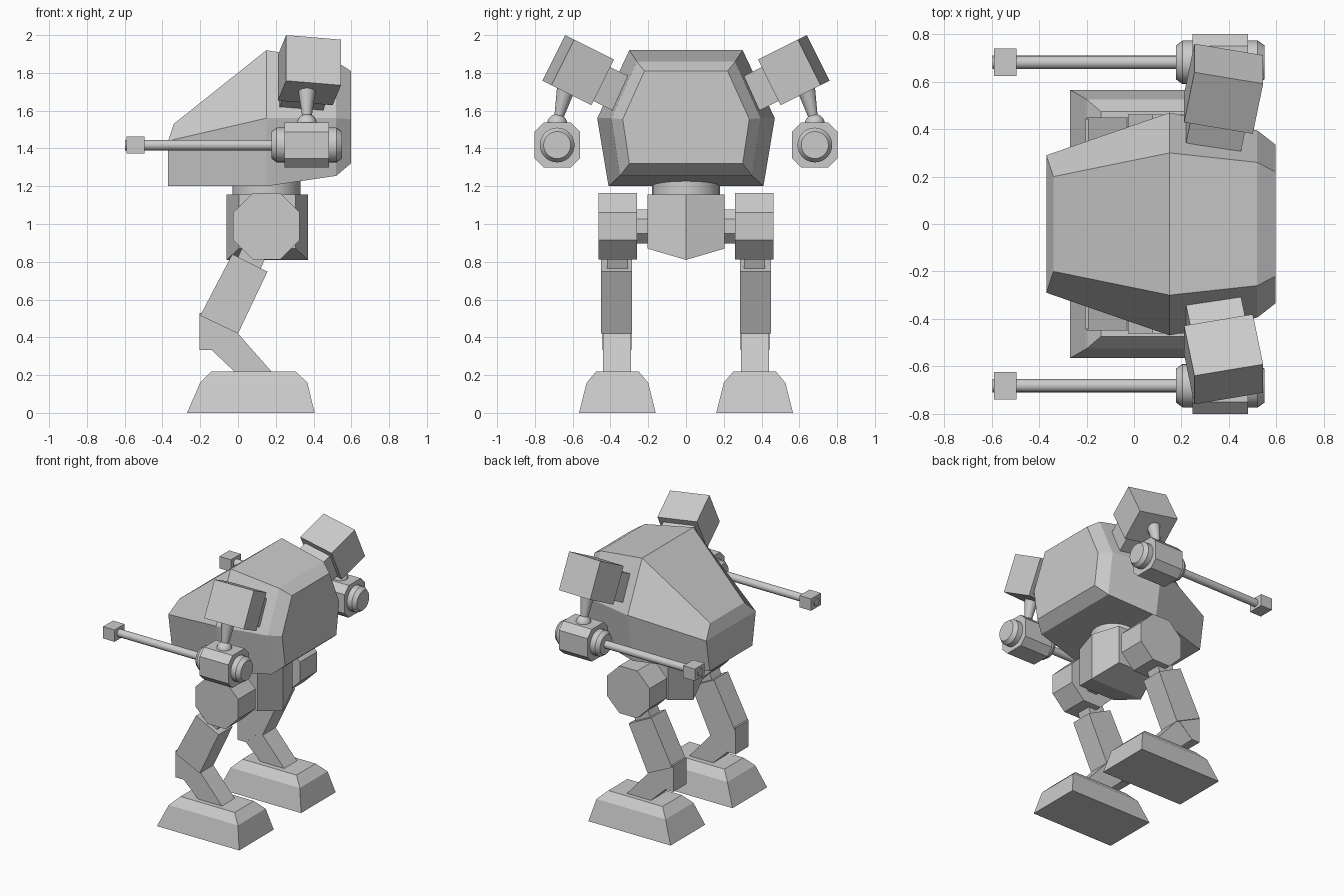
import bpy, bmesh, math
from mathutils import Vector, Matrix

if "Cube" in bpy.data.objects:
    bpy.data.objects.remove(bpy.data.objects["Cube"])


def finish(name, bm, mirror=False, smooth=False):
    bmesh.ops.recalc_face_normals(bm, faces=bm.faces)
    me = bpy.data.meshes.new(name)
    bm.to_mesh(me)
    bm.free()
    ob = bpy.data.objects.new(name, me)
    bpy.context.collection.objects.link(ob)
    if mirror:
        m = ob.modifiers.new("Mirror", 'MIRROR')
        m.use_axis = (False, True, False)
    if smooth:
        bpy.ops.object.select_all(action='DESELECT')
        ob.select_set(True)
        bpy.context.view_layer.objects.active = ob
        bpy.ops.object.shade_smooth_by_angle(angle=math.radians(30))
    return ob


def loft(name, rings, caps=None, **kw):
    """Skin a list of equal-length point rings and cap both ends."""
    bm = bmesh.new()
    vs = [[bm.verts.new(p) for p in r] for r in rings]
    n = len(rings[0])
    for a, b in zip(vs, vs[1:]):
        for i in range(n):
            j = (i + 1) % n
            bm.faces.new((a[i], a[j], b[j], b[i]))
    for r in (vs[0], vs[-1]):
        for c in caps or [range(n)]:
            bm.faces.new([r[i] for i in c])
    return finish(name, bm, **kw)


def prism_y(name, pts, y0, y1):
    return loft(name, [[(x, y, z) for x, z in pts] for y in (y0, y1)], mirror=True)


def lathe(name, origin, axis, steps, n=24, **kw):
    """Round part: steps are (distance along axis, radius)."""
    q = Vector(axis).to_track_quat('Z', 'Y')
    o = Vector(origin)
    rings = [[o + q @ Vector((r * math.cos(2 * math.pi * i / n),
                              r * math.sin(2 * math.pi * i / n), d))
              for i in range(n)] for d, r in steps]
    return loft(name, rings, **kw)


def box(name, center, size, rot=None, mirror=True):
    bm = bmesh.new()
    mat = Matrix.Translation(center) @ (rot or Matrix()) @ Matrix.Diagonal((*size, 1))
    bmesh.ops.create_cube(bm, size=1, matrix=mat)
    return finish(name, bm, mirror)


# Hull: six-sided sections (x, y, z) for top, middle and bottom edges
sections = [
    [(-.34, .20, 1.53), (-.37, .29, 1.44), (-.37, .25, 1.2)],
    [(.15, .30, 1.92), (.15, .47, 1.56), (.15, .41, 1.2)],
    [(.52, .26, 1.86), (.52, .395, 1.56), (.52, .35, 1.255)],
    [(.597, .22, 1.81), (.597, .335, 1.555), (.597, .30, 1.32)],
]
loft("hull", [s + [(x, -y, z) for x, y, z in reversed(s)] for s in sections],
     caps=[(0, 1, 4, 5), (1, 2, 3, 4)])

# Waist turntable and keel-bottomed pelvis
lathe("waist", (.15, 0, 1.13), (0, 0, 1), [(0, .18), (.12, .18)], smooth=True)
plan = [(-.06, 0), (.005, -.205), (.305, -.205), (.37, 0), (.305, .205), (.005, .205)]
loft("pelvis", [[(x, y, .87 if y else .81) for x, y in plan],
                [(x, y, 1.155) for x, y in plan]],
     caps=[(0, 1, 2, 3), (3, 4, 5, 0)])


# Hips: octagonal drums on octagonal axles
def octagon(r):
    k = r / math.cos(math.pi / 8)
    return [(.15 + k * math.cos(math.pi * (i + .5) / 4),
             .988 + k * math.sin(math.pi * (i + .5) / 4)) for i in range(8)]


prism_y("hip_axle", octagon(.09), .19, .27)
prism_y("hip_drum", octagon(.176), .26, .463)

# Legs: neck, thigh, knee, shin
prism_y("thigh_neck", [(.05, .94), (.17, .88), (.11, .74), (-.01, .80)], .307, .418)
prism_y("thigh", [(-.03, .84), (.156, .748), (0, .42), (-.2, .515)], .285, .45)
prism_y("knee", [(-.205, .53), (-.205, .333), (-.14, .333), (-.02, .44), (-.15, .53)], .288, .442)
prism_y("shin", [(-.14, .333), (-.04, .44), (0, .42), (.185, .21), (-.01, .21)], .29, .44)

# Feet: bevelled wedges
foot = [(0, -.27, .406, .203), (.16, -.20, .367, .163), (.22, -.14, .305, .112)]
loft("foot", [[(a, .363 - h, z), (b, .363 - h, z), (b, .363 + h, z), (a, .363 + h, z)]
              for z, a, b, h in foot], mirror=True)

# Shoulder pods: tilted and yawed boxes with a smaller mount into the hull
rot = Matrix.Rotation(math.radians(26.5), 4, 'X') @ Matrix.Rotation(math.radians(-10.5), 4, 'Z')
size = Vector((.295, .24, .27))
corner = Vector((.255, .64, 2.0))
center = corner + rot @ Vector((size.x / 2, -size.y / 2, -size.z / 2))
box("shoulder_pod", center, size, rot)
box("shoulder_mount", center + rot @ Vector((0, -.17, -.01)), (.235, .15, .20), rot)

# Gun arms: strut, ball joint, housing, core, barrel, muzzle
gy, gz = .682, 1.418
top, bottom = Vector((.365, .63, 1.74)), Vector((.365, gy - .005, 1.55))
lathe("gun_strut", top, bottom - top, [(0, .052), ((bottom - top).length, .022)],
      n=12, mirror=True, smooth=True)
bm = bmesh.new()
bmesh.ops.create_uvsphere(bm, u_segments=16, v_segments=10, radius=.053,
                          matrix=Matrix.Translation((.365, gy, 1.53)))
finish("gun_joint", bm, True, True)
h, c = .12, .07
outline = [(h, c), (c, h), (-c, h), (-h, c), (-h, -c), (-c, -h), (c, -h), (h, -c)]
loft("gun_housing", [[(x, gy + a, gz + b) for a, b in outline] for x in (.247, .482)],
     mirror=True)
lathe("gun_core", (0, gy, gz), (1, 0, 0),
      [(.178, .072), (.205, .092), (.522, .092), (.55, .072)], mirror=True, smooth=True)
lathe("gun_barrel", (0, gy, gz), (1, 0, 0), [(-.598, .028), (.2, .028)],
      n=16, mirror=True, smooth=True)
box("gun_muzzle", (-.543, gy, gz), (.095, .116, .088))
